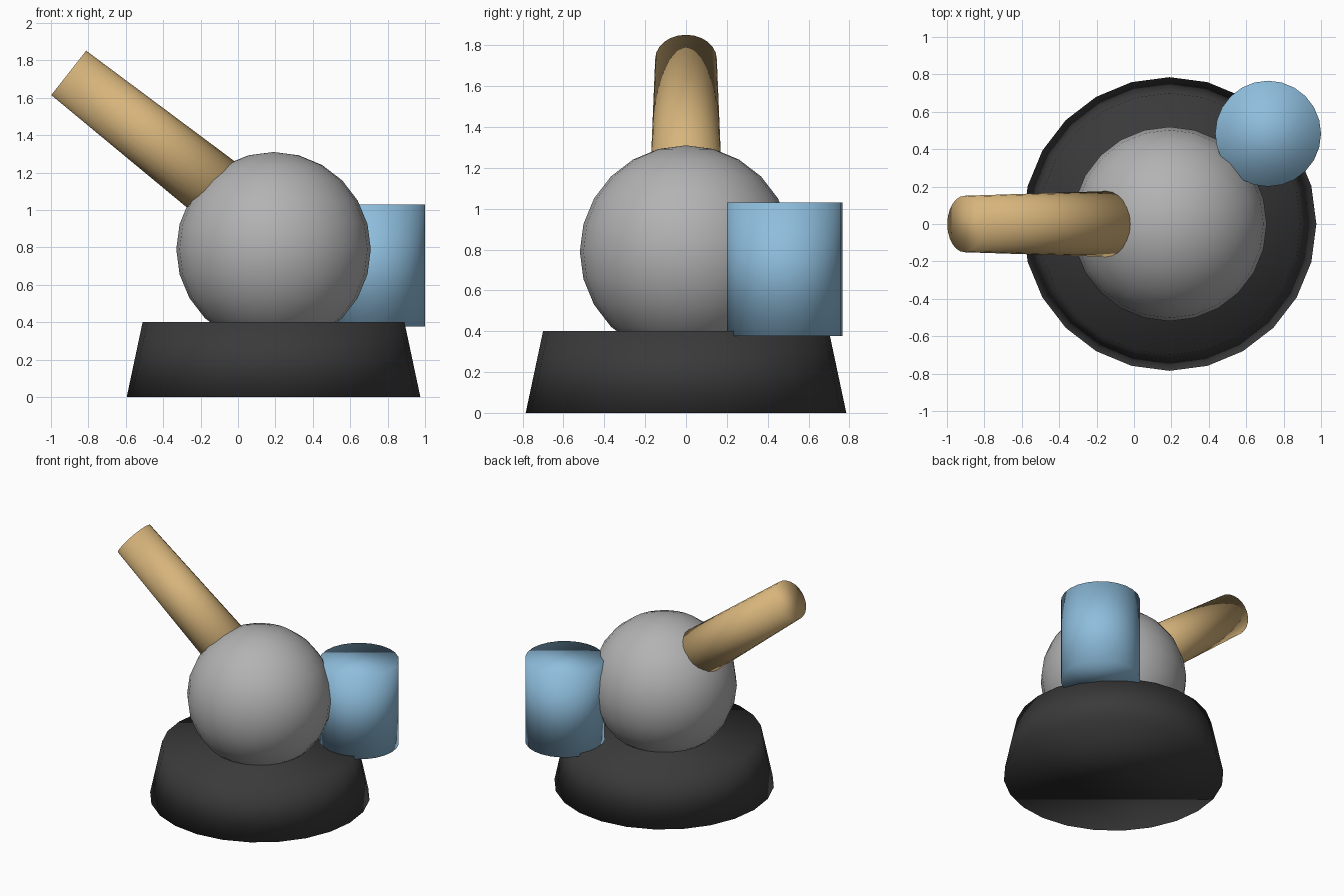
import bpy
import bmesh
from mathutils import Vector, Matrix

cube = bpy.data.objects.get("Cube")
if cube:
    bpy.data.objects.remove(cube, do_unlink=True)

SIDES = 24


def make_material(name, rgb):
    mat = bpy.data.materials.new(name)
    mat.use_nodes = True
    mat.diffuse_color = (*rgb, 1)
    mat.node_tree.nodes["Principled BSDF"].inputs["Base Color"].default_value = (*rgb, 1)
    return mat


def finish(bm, name, mat):
    """Turn a bmesh into a fully smooth-shaded object."""
    for face in bm.faces:
        face.smooth = True
    mesh = bpy.data.meshes.new(name)
    bm.to_mesh(mesh)
    bm.free()
    mesh.materials.append(mat)
    obj = bpy.data.objects.new(name, mesh)
    bpy.context.collection.objects.link(obj)
    return obj


def tapered_rod(name, start, end, r_start, r_end, mat):
    """Closed cone frustum running from start to end."""
    start, end = Vector(start), Vector(end)
    axis = end - start
    turn = axis.to_track_quat("Z", "Y").to_matrix().to_4x4()
    bm = bmesh.new()
    bmesh.ops.create_cone(bm, cap_ends=True, segments=SIDES,
                          radius1=r_start, radius2=r_end, depth=axis.length,
                          matrix=Matrix.Translation((start + end) / 2) @ turn)
    return finish(bm, name, mat)


charcoal = make_material("charcoal", (0.042, 0.042, 0.042))
grey = make_material("mid grey", (0.45, 0.45, 0.45))
tan = make_material("tan wood", (0.68, 0.46, 0.20))
blue = make_material("light blue", (0.27, 0.51, 0.72))

# Tapered round base
tapered_rod("base", (0.19, 0, 0), (0.19, 0, 0.4), 0.785, 0.70, charcoal)

# Ball body resting in the base
bm = bmesh.new()
bmesh.ops.create_uvsphere(bm, u_segments=SIDES, v_segments=SIDES // 2, radius=0.52,
                          matrix=Matrix.Translation((0.19, 0, 0.79)))
finish(bm, "ball_body", grey)

# Slanted arm, slightly thinner at its free end
tapered_rod("arm", (0.04, 0, 0.99), (-0.905, 0, 1.733), 0.182, 0.151, tan)

# Upright side canister
tapered_rod("side_canister", (0.717, 0.483, 0.377), (0.717, 0.483, 1.03), 0.283, 0.283, blue)
